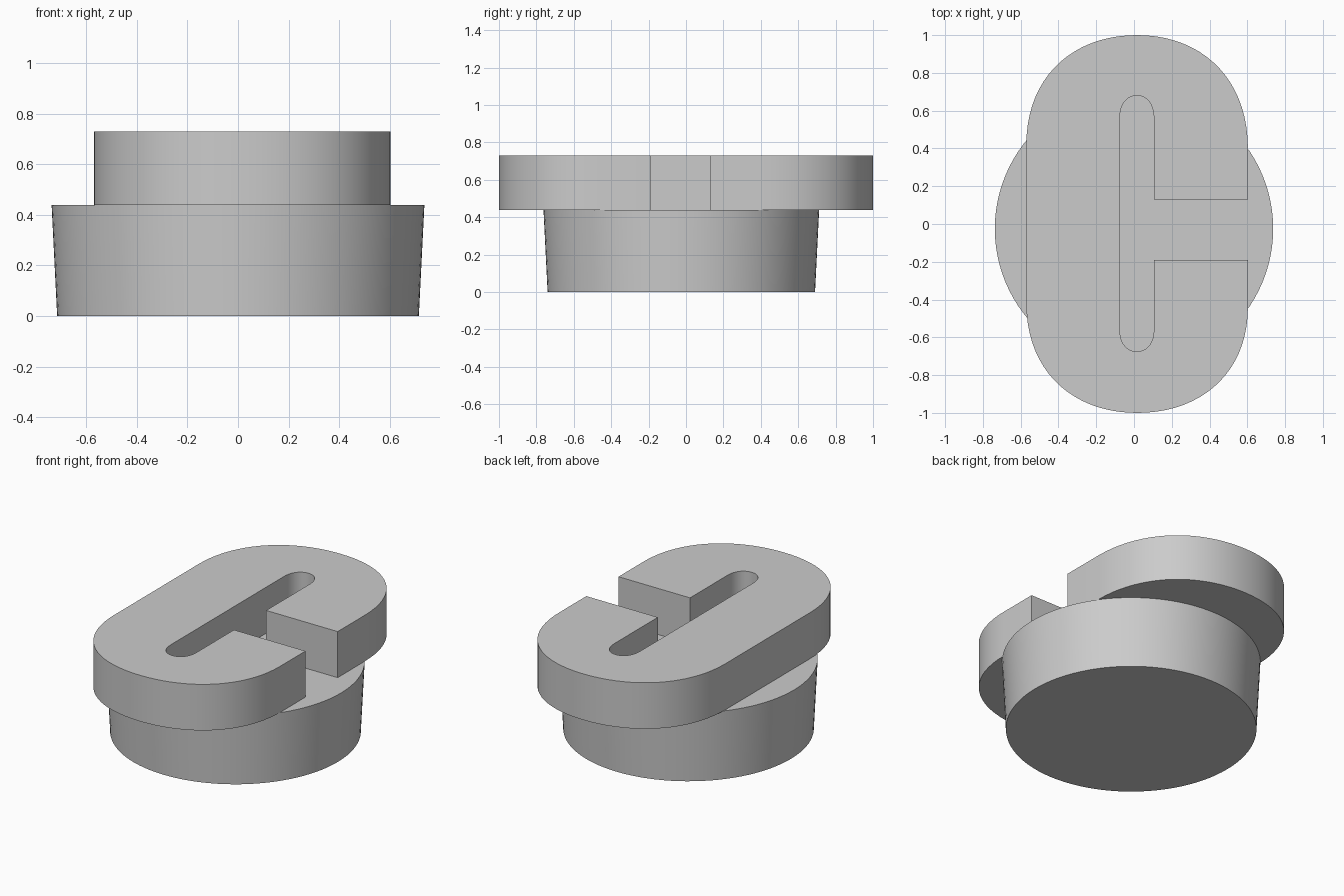
import bpy
import bmesh
import math
from mathutils import Vector
from mathutils.geometry import interpolate_bezier

cube = bpy.data.objects.get("Cube")
if cube:
    bpy.data.objects.remove(cube, do_unlink=True)

# Single plain grey
grey = bpy.data.materials.new("plain_grey")
grey.use_nodes = True
colour = (0.6, 0.6, 0.6, 1)
grey.diffuse_color = colour
grey.node_tree.nodes["Principled BSDF"].inputs["Base Color"].default_value = colour

BASE_TOP, TOP = 0.44, 0.73


def finish(obj, name):
    obj.name = obj.data.name = name
    obj.data.materials.append(grey)
    bpy.ops.object.select_all(action="DESELECT")
    obj.select_set(True)
    bpy.context.view_layer.objects.active = obj
    bpy.ops.object.shade_smooth_by_angle(angle=math.radians(30))


def arc(start, handle1, handle2, end, steps=20):
    return list(interpolate_bezier(*[Vector(p) for p in (start, handle1, handle2, end)], steps))


def dome(left, right, side_l, side_r, peak, bulge=0.62, flat=0.58):
    """Rounded end running from the left side over the peak to the right side."""
    mid = (left + right) / 2
    half = (right - left) / 2 * flat
    first = arc((left, side_l), (left, side_l + (peak - side_l) * bulge),
                (mid - half, peak), (mid, peak))
    second = arc((mid, peak), (mid + half, peak),
                 (right, side_r + (peak - side_r) * bulge), (right, side_r))
    return first + second[1:]


# Tapered round base
bpy.ops.mesh.primitive_cone_add(vertices=96, radius1=0.715, radius2=0.737,
                                depth=BASE_TOP, location=(0, -0.025, BASE_TOP / 2))
finish(bpy.context.object, "tapered_base")

# C-shaped slab: outer edge, then back along the narrow slot
outer_back = dome(-0.57, 0.603, 0.42, 0.40, 1.0)
outer_front = dome(-0.57, 0.603, -0.42, -0.44, -1.0)
slot_back = dome(-0.075, 0.105, 0.56, 0.56, 0.68, 0.7, 0.5)
slot_front = dome(-0.075, 0.105, -0.56, -0.56, -0.675, 0.7, 0.5)
gap_back = [Vector((0.603, 0.13)), Vector((0.105, 0.13))]
gap_front = [Vector((0.105, -0.19)), Vector((0.603, -0.19))]
outline = (outer_back + gap_back + slot_back[::-1] + slot_front
           + gap_front + outer_front[::-1])

bm = bmesh.new()
face = bm.faces.new([bm.verts.new((p.x, p.y, BASE_TOP)) for p in outline])
extruded = bmesh.ops.extrude_face_region(bm, geom=[face], use_keep_orig=True)
top_verts = [g for g in extruded["geom"] if isinstance(g, bmesh.types.BMVert)]
bmesh.ops.translate(bm, verts=top_verts, vec=(0, 0, TOP - BASE_TOP))
bmesh.ops.recalc_face_normals(bm, faces=bm.faces)
mesh = bpy.data.meshes.new("slotted_slab")
bm.to_mesh(mesh)
bm.free()
slab = bpy.data.objects.new("slotted_slab", mesh)
bpy.context.collection.objects.link(slab)
finish(slab, "slotted_slab")
